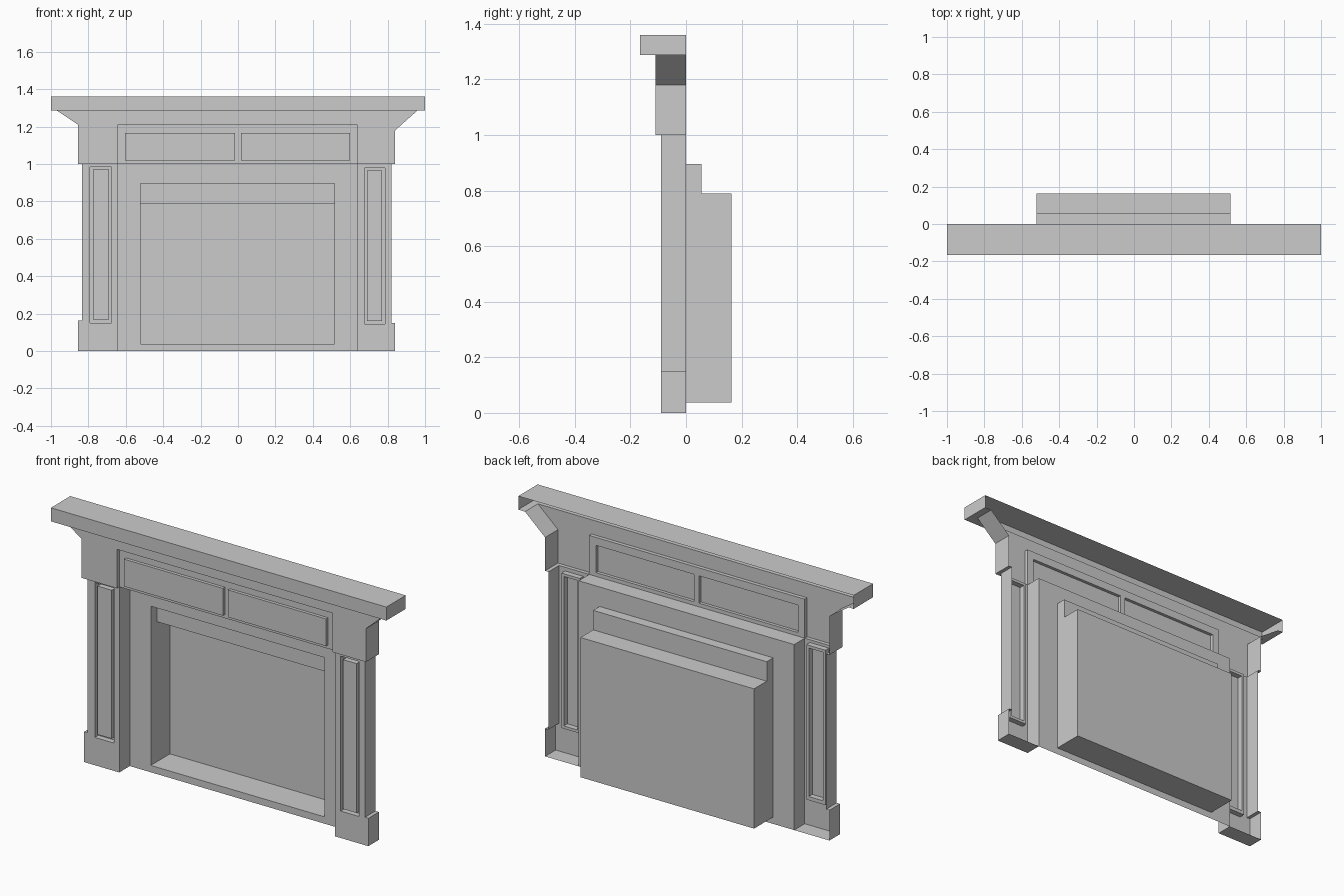
import bpy, bmesh

if "Cube" in bpy.data.objects:
    bpy.data.objects.remove(bpy.data.objects["Cube"])

# Plane depths (y): frieze body, pilaster front, surround, firebox back
BODY, PILASTER, SHELF, DEEP = -0.11, -0.09, -0.165, 0.163


class Part:
    """Collects open sheet faces for one object; profiles are (x, z), counter-clockwise from the front."""
    def __init__(self, name):
        self.name, self.bm = name, bmesh.new()

    def face(self, coords):
        self.bm.faces.new([self.bm.verts.new(c) for c in coords])

    def flat(self, pts, y):
        self.face([(x, y, z) for x, z in pts])

    def plate(self, xs, zs, y, holes=()):
        for i in range(len(xs) - 1):
            for j in range(len(zs) - 1):
                if (i, j) not in holes:
                    self.flat(rect(xs[i], xs[i + 1], zs[j], zs[j + 1]), y)

    def walls(self, pts, front, back, closed=True):
        ends = pts[1:] + pts[:1] if closed else pts[1:]
        for (a, b), (c, d) in zip(pts, ends):
            self.face([(a, front, b), (a, back, b), (c, back, d), (c, front, d)])

    def finish(self):
        bmesh.ops.remove_doubles(self.bm, verts=self.bm.verts, dist=1e-5)
        mesh = bpy.data.meshes.new(self.name)
        self.bm.to_mesh(mesh)
        self.bm.free()
        bpy.context.collection.objects.link(bpy.data.objects.new(self.name, mesh))


def rect(x0, x1, z0, z1):
    return [(x0, z0), (x1, z0), (x1, z1), (x0, z1)]


# Pilasters with a grooved panel and a stepped plinth
def pilaster(name, side, inner, outer, foot, step, panel, core):
    p = Part(name)
    x0, x1 = sorted((inner, outer))
    px0, px1, pz0, pz1 = panel
    floor = PILASTER + 0.03
    p.plate([x0, px0, px1, x1], [0, pz0, pz1, 1.0], PILASTER, {(1, 1)})
    p.flat(rect(*sorted((outer, foot)), 0, step), PILASTER)
    outline = [(inner, 1.0), (inner, 0), (foot, 0), (foot, step), (outer, step), (outer, 1.0)]
    p.walls(outline if side > 0 else outline[::-1], PILASTER, 0, closed=False)
    p.walls(rect(*panel)[::-1], PILASTER, floor)
    p.plate([px0, core[0], core[1], px1], [pz0, core[2], core[3], pz1], floor, {(1, 1)})
    p.walls(rect(*core), PILASTER, floor)
    p.flat(rect(*core), PILASTER)
    p.finish()


pilaster("left_pilaster", -1, -0.645, -0.835, -0.855, 0.163,
         (-0.79, -0.675, 0.15, 0.985), (-0.775, -0.69, 0.17, 0.97))
pilaster("right_pilaster", 1, 0.64, 0.82, 0.84, 0.15,
         (0.675, 0.785, 0.145, 0.98), (0.69, 0.77, 0.16, 0.965))

# Upper body with flared ends, notched for the frieze
notch = [(-0.645, 1.0), (-0.645, 1.21), (0.64, 1.21), (0.64, 1.0)]
right_end = [(0.84, 1.0), (0.84, 1.18), (0.96, 1.287)]
left_end = [(-0.97, 1.287), (-0.855, 1.21), (-0.855, 1.0)]
body = Part("upper_body")
body.flat(notch + right_end + left_end, BODY)
body.walls(notch, BODY, PILASTER, closed=False)
body.walls(right_end, BODY, 0, closed=False)
body.walls(left_end, BODY, 0, closed=False)
for inner, outer, tip in ((-0.645, -0.835, -0.855), (0.64, 0.82, 0.84)):
    for a, b, back in ((inner, outer, PILASTER), (outer, tip, 0)):
        body.walls([(min(a, b), 1.0), (max(a, b), 1.0)], BODY, back, closed=False)
body.finish()

# Frieze with two raised panels
frieze = Part("frieze")
xs, zs = [-0.645, -0.605, -0.015, 0.015, 0.6, 0.64], [1.0, 1.02, 1.167, 1.21]
frieze.plate(xs, zs, PILASTER, {(1, 1), (3, 1)})
for i in (1, 3):
    panel = rect(xs[i], xs[i + 1], zs[1], zs[2])
    frieze.flat(panel, BODY + 0.003)
    frieze.walls(panel, BODY + 0.003, PILASTER)
frieze.walls([(-0.645, 1.0), (0.64, 1.0)], PILASTER, 0, closed=False)
frieze.finish()

# Mantel shelf, open at the back; its underside stops at the body
shelf = Part("mantel_shelf")
shelf.flat(rect(-1, 1, 1.287, 1.36), SHELF)
shelf.walls([(1, 1.287), (1, 1.36), (-1, 1.36), (-1, 1.287)], SHELF, 0, closed=False)
shelf.walls([(-1, 1.287), (1, 1.287)], SHELF, BODY, closed=False)
for a, b in ((-1, -0.97), (0.96, 1)):
    shelf.walls([(a, 1.287), (b, 1.287)], BODY, 0, closed=False)
shelf.finish()

# Surround sheet framing the firebox opening
L, R = -0.52, 0.515
surround = Part("surround")
surround.plate([-0.645, L, R, 0.64], [0, 0.037, 0.895, 1.0], 0, {(1, 1)})
surround.finish()

# Firebox: stepped side profile swept across the opening
firebox = Part("firebox")
profile = [(0, 0.037), (DEEP, 0.037), (DEEP, 0.79), (0.055, 0.79), (0.055, 0.895), (0, 0.895)]
for (y0, z0), (y1, z1) in zip(profile, profile[1:]):
    firebox.face([(L, y0, z0), (R, y0, z0), (R, y1, z1), (L, y1, z1)])
firebox.face([(L, y, z) for y, z in profile])
firebox.face([(R, y, z) for y, z in reversed(profile)])
firebox.finish()
